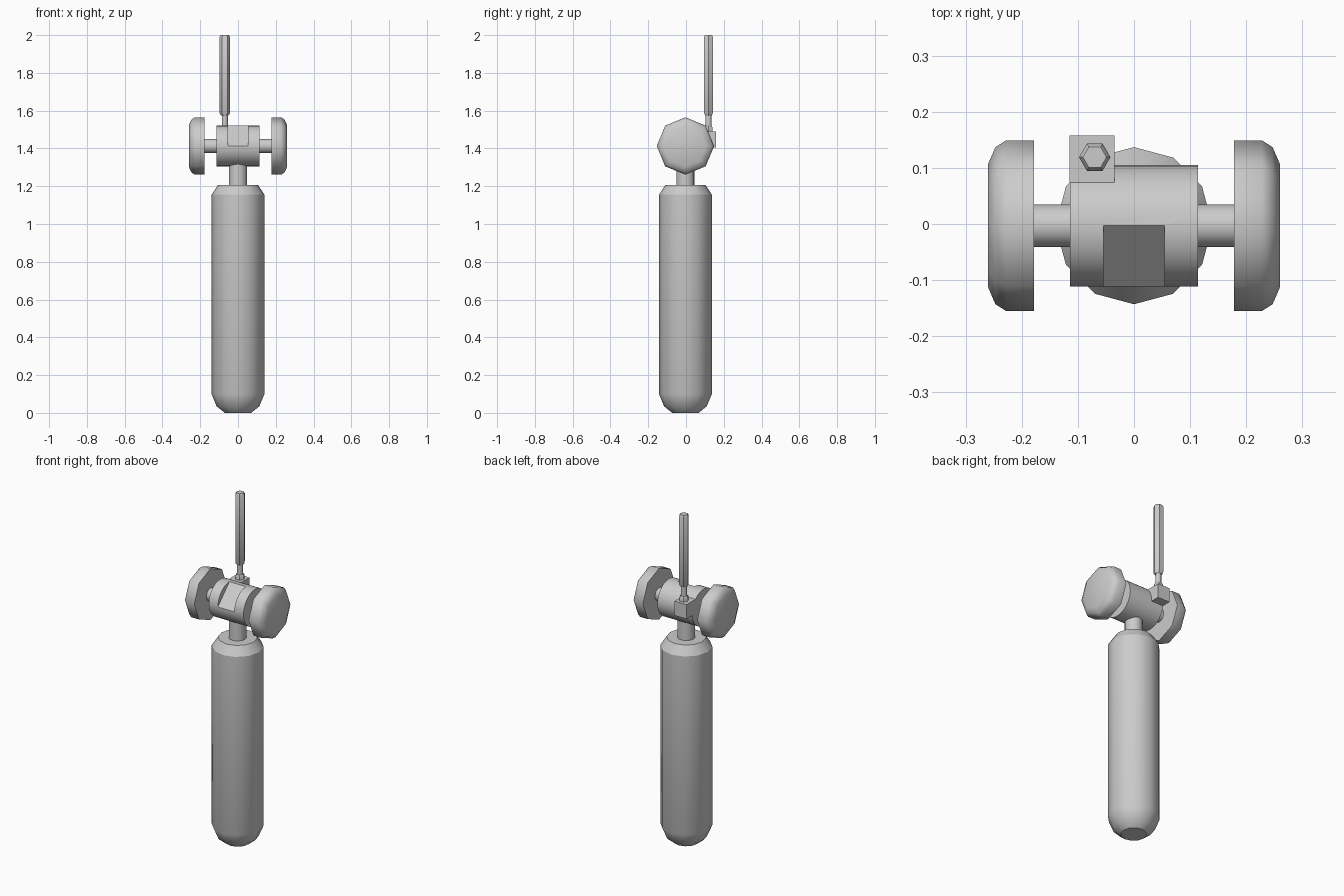
import bpy, bmesh, math
from mathutils import Matrix, Vector

cube = bpy.data.objects.get("Cube")
if cube:
    bpy.data.objects.remove(cube, do_unlink=True)

metal = bpy.data.materials.new("grey metal")
metal.use_nodes = True
GREY = (0.6, 0.6, 0.6, 1)
metal.diffuse_color = GREY
metal.node_tree.nodes["Principled BSDF"].inputs["Base Color"].default_value = GREY


def finish(name, bm, matrix, smooth):
    bmesh.ops.recalc_face_normals(bm, faces=bm.faces)
    bm.transform(matrix)
    mesh = bpy.data.meshes.new(name)
    bm.to_mesh(mesh)
    bm.free()
    mesh.materials.append(metal)
    if smooth:
        mesh.shade_smooth()
        mesh.set_sharp_from_angle(angle=math.radians(smooth))
    obj = bpy.data.objects.new(name, mesh)
    bpy.context.collection.objects.link(obj)
    return obj


def lathe(name, profile, sides, matrix, smooth=46):
    """Closed solid from (radius, height) rings around the local z axis."""
    bm = bmesh.new()
    rings = []
    for r, z in profile:
        angles = [math.tau * i / sides for i in range(sides)]
        rings.append([bm.verts.new((r * math.cos(a), r * math.sin(a), z)) for a in angles])
    for low, high in zip(rings, rings[1:]):
        for i in range(sides):
            j = (i + 1) % sides
            bm.faces.new((low[i], low[j], high[j], high[i]))
    bm.faces.new(rings[0][::-1])
    bm.faces.new(rings[-1])
    return finish(name, bm, matrix, smooth)


def box(name, size, matrix):
    bm = bmesh.new()
    bmesh.ops.create_cube(bm, size=1)
    bm.transform(Matrix.Diagonal((*size, 1)))
    return finish(name, bm, matrix, 0)


CY = -0.003
upright = Matrix.Translation((0, CY, 0))
valve = Matrix.Translation((0, CY, 1.413))
along_x = valve @ Matrix.Rotation(math.pi / 2, 4, 'Y')
along_minus_x = valve @ Matrix.Rotation(-math.pi / 2, 4, 'Y')

# Cylinder tank and its neck
lathe("tank", [(0.07, 0), (0.113, 0.035), (0.14, 0.1), (0.14, 1.155), (0.106, 1.207)],
      12, upright, 31)
lathe("neck", [(0.048, 1.19), (0.048, 1.36)], 16, upright)

# Valve body with a flat cut on its upper front
BODY_R = 0.108
body = lathe("valve_body", [(BODY_R, -0.114), (BODY_R, 0.114)], 32, along_x, 30)
tilt = Matrix.Rotation(math.radians(45), 4, 'X')
cutter = box("flat_cutter", (0.108, 0.3, 0.1),
             valve @ tilt @ Matrix.Translation((0, 0, BODY_R * math.cos(math.pi / 4) + 0.05)))
cutter.hide_render = True
cut = body.modifiers.new("front flat", 'BOOLEAN')
cut.operation = 'DIFFERENCE'
cut.solver = 'EXACT'
cut.object = cutter
bpy.context.view_layer.objects.active = body
bpy.ops.object.modifier_apply(modifier=cut.name)
bpy.data.objects.remove(cutter, do_unlink=True)

# Side stems and eight-sided handwheels
wheel_profile = [(0.152, 0.178), (0.152, 0.228), (0.14, 0.247), (0.11, 0.26)]
for side, axis in (("left", along_x), ("right", along_minus_x)):
    lathe(side + "_stem", [(0.038, 0.1), (0.038, 0.19)], 16, axis)
    lathe(side + "_handwheel", wheel_profile, 8, axis)

# Lever foot, collar, rod and grip
LEVER = Vector((-0.07, 0.119, 0))
lever = Matrix.Translation(LEVER)
box("lever_foot", (0.08, 0.084, 0.085), Matrix.Translation((-0.075, 0.116, 1.447)))
lathe("lever_collar", [(0.026, 1.485), (0.026, 1.51), (0.02, 1.518)], 6, lever)
lathe("lever_rod", [(0.016, 1.5), (0.016, 1.59)], 12, lever)
lathe("lever_grip", [(0.02, 1.575), (0.028, 1.587), (0.028, 1.99), (0.021, 2.0)], 6, lever)
